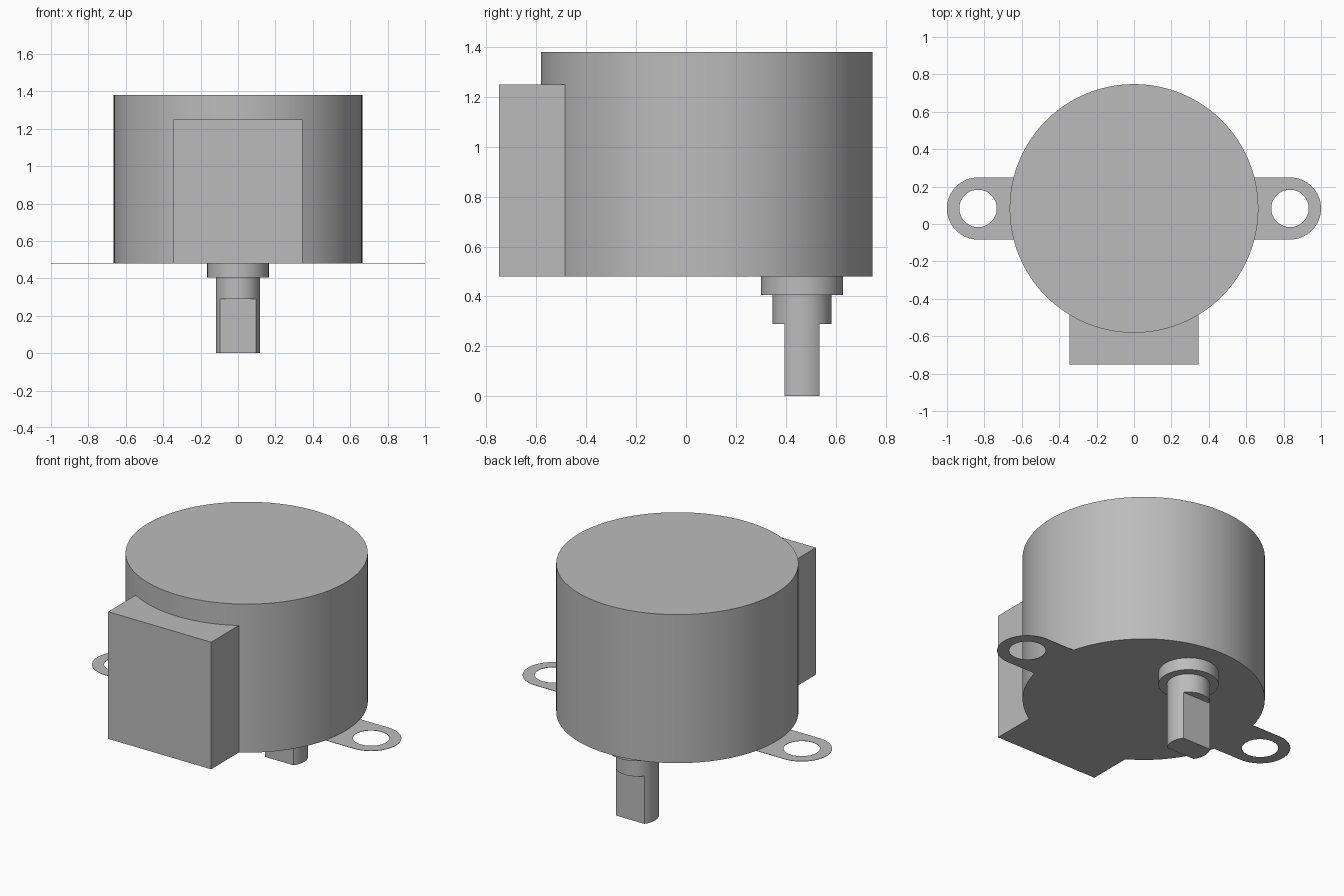
import bpy, bmesh
from math import pi, sin, cos, asin

if "Cube" in bpy.data.objects:
    bpy.data.objects.remove(bpy.data.objects["Cube"], do_unlink=True)

GREY = (0.5, 0.5, 0.5, 1)
metal = bpy.data.materials.new("plain grey metal")
metal.use_nodes = True
metal.diffuse_color = GREY
metal.node_tree.nodes["Principled BSDF"].inputs["Base Color"].default_value = GREY


def arc(x, y, r, start, end, steps):
    """Points along an arc, both ends included."""
    angles = [start + (end - start) * i / steps for i in range(steps + 1)]
    return [(x + r * cos(a), y + r * sin(a)) for a in angles]


def circle(x, y, r, sides):
    return arc(x, y, r, 0, 2 * pi, sides)[:-1]


def prism(name, loops, z0, z1, smooth=True):
    """Extrude an outline, with optional hole outlines, from z0 to z1."""
    bm = bmesh.new()
    if len(loops) == 1:
        bm.faces.new([bm.verts.new((x, y, z0)) for x, y in loops[0]])
    else:
        edges = []
        for loop in loops:
            vs = [bm.verts.new((x, y, z0)) for x, y in loop]
            edges += [bm.edges.new((v, vs[i - 1])) for i, v in enumerate(vs)]
        bmesh.ops.triangle_fill(bm, edges=edges, use_beauty=True)
    top = bmesh.ops.extrude_face_region(bm, geom=bm.faces[:], use_keep_orig=True)
    bmesh.ops.translate(bm, vec=(0, 0, z1 - z0),
                        verts=[g for g in top["geom"] if isinstance(g, bmesh.types.BMVert)])
    bmesh.ops.recalc_face_normals(bm, faces=bm.faces[:])
    mesh = bpy.data.meshes.new(name)
    bm.to_mesh(mesh)
    bm.free()
    mesh.materials.append(metal)
    obj = bpy.data.objects.new(name, mesh)
    bpy.context.collection.objects.link(obj)
    if smooth:
        bpy.ops.object.select_all(action="DESELECT")
        obj.select_set(True)
        bpy.context.view_layer.objects.active = obj
        bpy.ops.object.shade_smooth_by_angle(angle=pi / 6)
    return obj


BASE = 0.48
BODY_Y = 0.083
SHAFT_Y = 0.465
SHAFT_R = 0.118
FLAT = 0.07

# Round motor can and the connector block at its front
prism("motor_body", [circle(0, BODY_Y, 0.665, 96)], BASE, 1.38)
prism("connector_block", [[(-0.345, -0.75), (0.345, -0.75), (0.345, -0.47), (-0.345, -0.47)]],
      BASE, 1.25, smooth=False)

# Off-centre boss and round shaft
prism("shaft_boss", [circle(0, SHAFT_Y, 0.165, 64)], 0.405, BASE)
prism("shaft", [circle(0, SHAFT_Y, SHAFT_R, 64)], 0.29, 0.405)

# Shaft tip with two flats
a = asin(FLAT / SHAFT_R)
tip = arc(0, SHAFT_Y, SHAFT_R, -a, a, 14) + arc(0, SHAFT_Y, SHAFT_R, pi - a, pi + a, 14)
prism("shaft_tip", [tip], 0, 0.29)

# Thin mounting ears with screw holes
for name, s in (("left_ear", 1), ("right_ear", -1)):
    outer = [(0.58, BODY_Y - 0.166)] + arc(0.834, BODY_Y, 0.166, -pi / 2, pi / 2, 32) \
        + [(0.58, BODY_Y + 0.166)]
    hole = circle(0.834, BODY_Y, 0.1, 48)
    prism(name, [[(s * x, y) for x, y in loop] for loop in (outer, hole)],
          BASE, BASE + 0.002, smooth=False)
